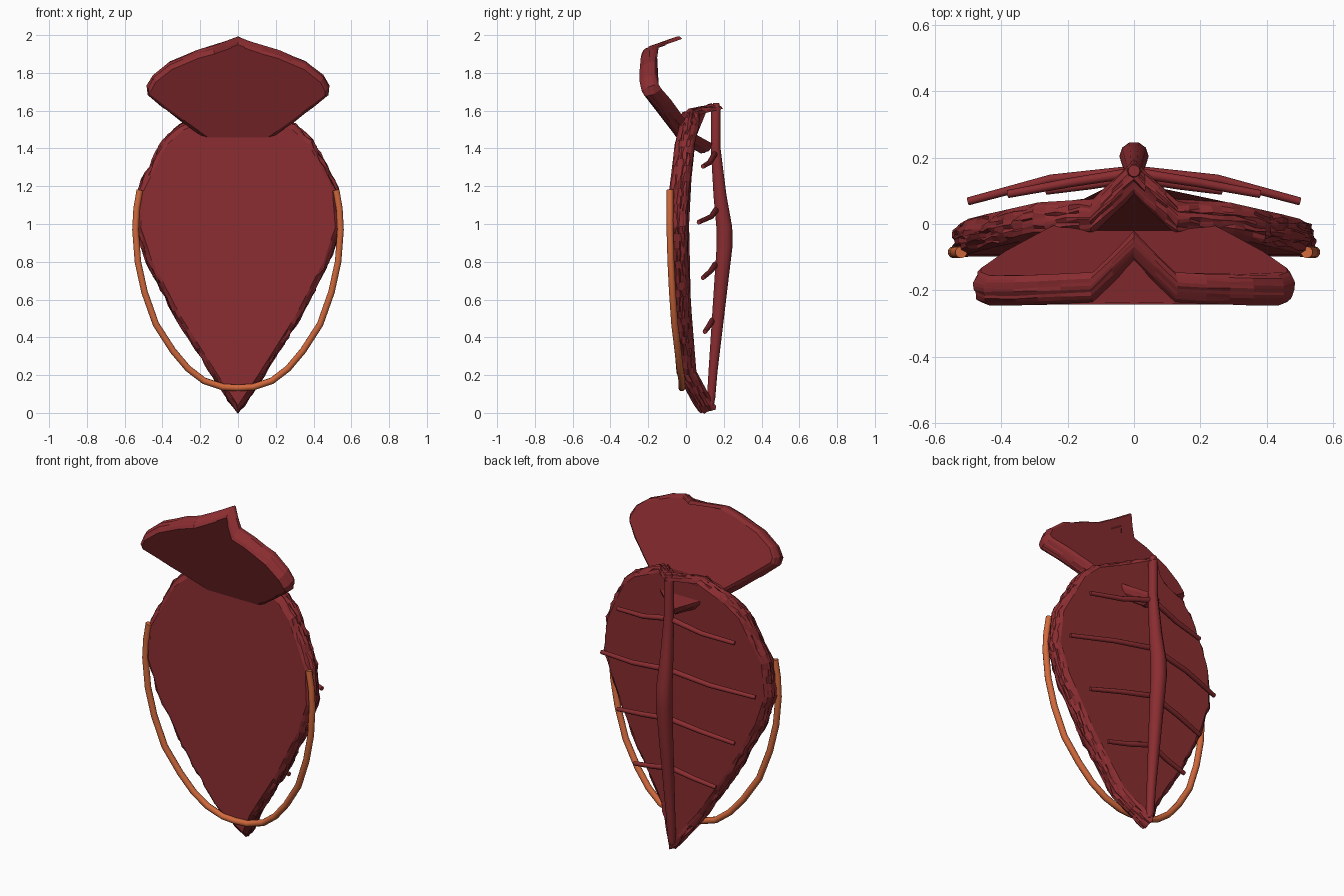
import bpy, bmesh, math, random
from mathutils import Vector

if "Cube" in bpy.data.objects:
    bpy.data.objects.remove(bpy.data.objects["Cube"])

random.seed(4)


def material(name, color):
    m = bpy.data.materials.new(name)
    m.diffuse_color = (*color, 1)
    m.use_nodes = True
    m.node_tree.nodes["Principled BSDF"].inputs["Base Color"].default_value = m.diffuse_color
    return m


RED = material("dark_red", (0.255, 0.026, 0.03))
ORANGE = material("orange", (0.64, 0.14, 0.045))


def mirrored(half):
    """Close a half outline (x, y, z), centre point first, across x = 0."""
    return half + [(-x, y, z) for x, y, z in reversed(half) if x > 1e-4]


def resample(points, step):
    """Subdivide a path; also return the index of every original corner."""
    out, corners = [], []
    for a, b in zip(points, points[1:]):
        a, b = Vector(a), Vector(b)
        n = max(1, round((b - a).length / step))
        corners.append(len(out))
        out += [tuple(a.lerp(b, i / n)) for i in range(n)]
    return out + [tuple(points[-1])], corners


def cap(bm, ring, folds):
    """Fill a ring, folded along level lines between mirrored corners."""
    n = len(ring)
    faces = []
    first, last = folds[0], folds[-1]
    if first:
        faces.append(bm.faces.new(ring[n - first:] + ring[:first + 1]))
        for a, b in zip(folds, folds[1:]):
            faces.append(bm.faces.new(ring[a:b + 1] + ring[n - b:n - a + 1]))
    else:
        faces.append(bm.faces.new(ring[:last + 1] + ring[n - last:]))
    faces.append(bm.faces.new(ring[last:n - last + 1]))
    return faces


def slab(name, half, depth, step, rows_n, rough, bulge, front_folds, back_folds):
    """Folded leaf plate: two caps joined by a rough, rounded rim."""
    path, corners = resample(half, step)
    loop = [Vector(p) for p in mirrored(path)]
    n = len(loop)
    bm = bmesh.new()
    rows = []
    for k in range(rows_n + 1):
        t = k / rows_n
        inset = 0.02 - bulge * max(0, math.sin(math.pi * t)) ** 0.6
        j = 0 if k in (0, rows_n) else rough
        row = []
        for i, p in enumerate(loop):
            d = loop[(i + 1) % n] - loop[i - 1]
            outward = Vector((-d.z, 0, d.x)).normalized()
            co = p + Vector(depth) * t - outward * (inset + random.uniform(-j, j))
            co.y += random.uniform(-j, j) * 0.6
            row.append(bm.verts.new(co))
        rows.append(row)
    for r0, r1 in zip(rows, rows[1:]):
        for i in range(n):
            k = (i + 1) % n
            bm.faces.new((r0[i], r0[k], r1[k], r1[i]))
    caps = [cap(bm, rows[0], [corners[i] for i in front_folds]),
            cap(bm, rows[-1], [corners[i] if i else 0 for i in back_folds])]
    bmesh.ops.recalc_face_normals(bm, faces=bm.faces[:])
    bm.faces.index_update()
    # every cap is shaded evenly with its mean normal
    even = {}
    for faces in caps:
        mean = sum((f.normal * f.calc_area() for f in faces), Vector()).normalized()
        even.update({f.index: mean for f in faces})
    me = bpy.data.meshes.new(name)
    bm.to_mesh(me)
    bm.free()
    normals = [None] * len(me.loops)
    for p in me.polygons:
        for li in p.loop_indices:
            normals[li] = even.get(p.index, p.normal).copy()
    me.normals_split_custom_set(normals)
    me.materials.append(RED)
    ob = bpy.data.objects.new(name, me)
    bpy.context.collection.objects.link(ob)


def rod(name, points, mat):
    """Round rod through (x, y, z, radius) points."""
    cu = bpy.data.curves.new(name, "CURVE")
    cu.dimensions = "3D"
    cu.bevel_depth = 1
    cu.bevel_resolution = 3
    cu.use_fill_caps = True
    sp = cu.splines.new("POLY")
    sp.points.add(len(points) - 1)
    for p, (x, y, z, r) in zip(sp.points, points):
        p.co = (x, y, z, 1)
        p.radius = r
    sp.use_smooth = True
    cu.materials.append(mat)
    ob = bpy.data.objects.new(name, cu)
    bpy.context.collection.objects.link(ob)


# Main leaf-shaped plate, folded back at its top and bottom centre
slab("main_plate",
     [(0, .09, 1.62), (.13, -.03, 1.59), (.30, -.04, 1.515), (.39, -.06, 1.435),
      (.46, -.075, 1.30), (.52, -.09, 1.18), (.535, -.10, .98), (.475, -.095, .80),
      (.32, -.075, .50), (.13, -.05, .20), (0, .055, .005)],
     (0, .105, .01), .04, 12, .008, .03, (1, 9), (0, 9))

# Hood plate leaning forward, its lower tip passing through the main plate
slab("hood_plate",
     [(0, -.11, 1.965), (.13, -.235, 1.92), (.22, -.24, 1.895), (.36, -.245, 1.835),
      (.45, -.245, 1.765), (.48, -.235, 1.71), (.475, -.222, 1.67), (.40, -.172, 1.61),
      (.30, -.118, 1.535), (.14, -.035, 1.42), (0, .06, 1.365)],
     (0, .09, .035), .09, 9, .0035, .023, (1, 5, 6, 9), (1, 5, 6, 9))

# Back spine, thickest in the middle
rod("spine", [(0, .16, 1.64, .018), (0, .158, 1.60, .026), (0, .157, 1.40, .027),
              (0, .18, 1.15, .036), (0, .203, .98, .044), (0, .204, .88, .044),
              (0, .178, .60, .036), (0, .143, .22, .025), (0, .133, .08, .023),
              (0, .13, .04, .018)], RED)

# Cross ribs: half length, tip y and z, middle y and z, root y and z
ribs = [(.38, .09, 1.305, .125, 1.325, .155, 1.375),
        (.50, .068, 1.01, .135, 1.04, .16, 1.075),
        (.38, .09, .715, .13, .75, .155, .785),
        (.265, .10, .43, .118, .455, .14, .49)]
for i, (w, ty, tz, my, mz, ry, rz) in enumerate(ribs):
    side = [(w, ty, tz, .012), (w / 2, my, mz, .014)]
    rod(f"rib_{i + 1}",
        side + [(0, ry, rz, .016)] + [(-x, y, z, r) for x, y, z, r in reversed(side)],
        RED)

# Hanging cord looped below the plate
cord = [(.52, -.085, 1.18), (.537, -.085, 1.08), (.543, -.085, .97), (.53, -.08, .80),
        (.495, -.072, .64), (.435, -.06, .47), (.345, -.043, .33), (.265, -.032, .235),
        (.18, -.022, .17), (.08, -.022, .137), (0, -.022, .132)]
path = cord + [(-x, y, z) for x, y, z in reversed(cord[:-1])]
rod("cord", [(*p, .018) for p in path], ORANGE)
